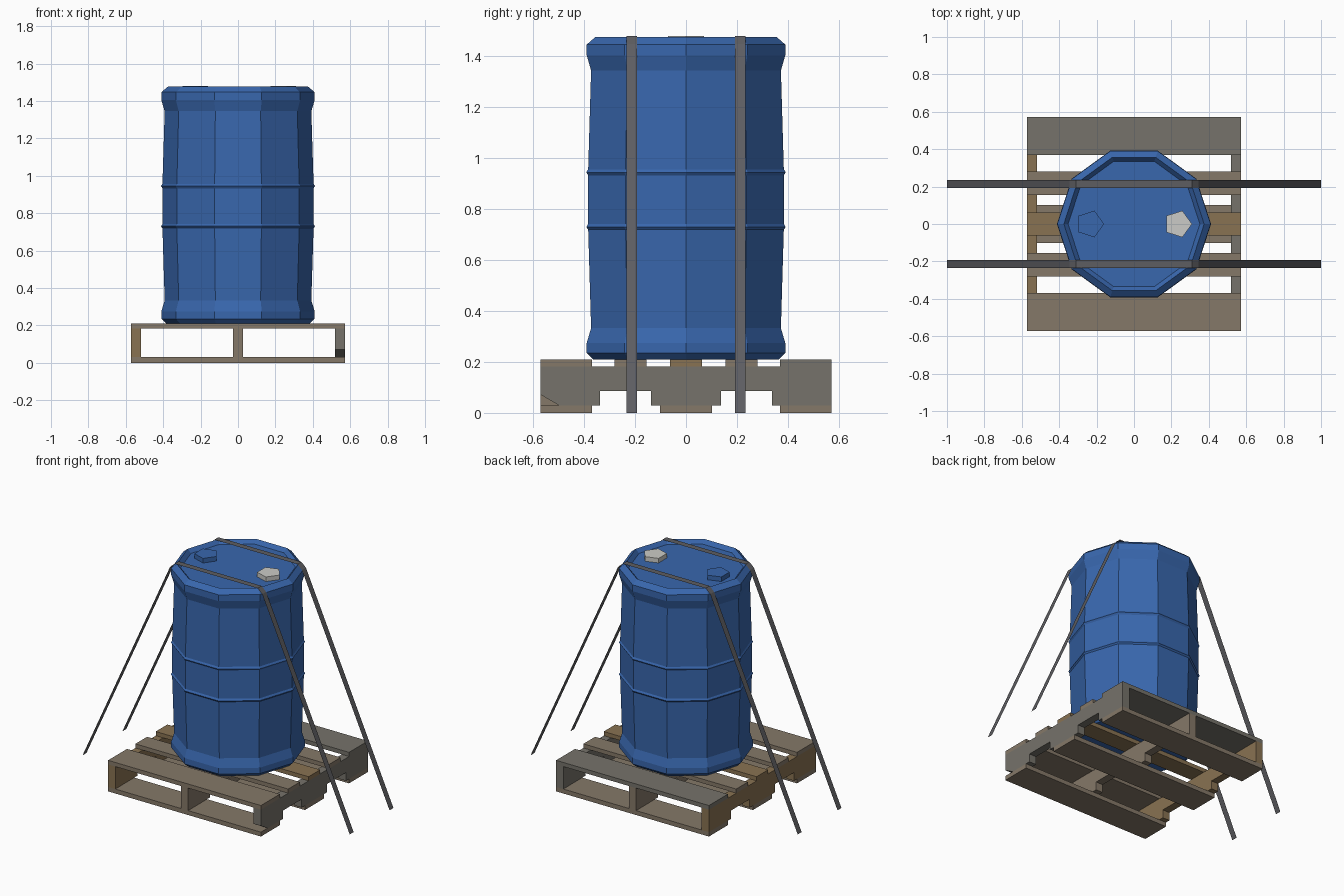
import bpy, bmesh
from math import cos, sin, pi

if "Cube" in bpy.data.objects:
    bpy.data.objects.remove(bpy.data.objects["Cube"])


def material(name, rgb):
    m = bpy.data.materials.new(name)
    m.diffuse_color = (*rgb, 1)
    m.use_nodes = True
    m.node_tree.nodes["Principled BSDF"].inputs["Base Color"].default_value = m.diffuse_color
    return m


BLUE = material("blue_plastic", (0.04, 0.135, 0.42))
WHITE = material("white_plastic", (0.6, 0.6, 0.57))
STRAP = material("strap_webbing", (0.11, 0.11, 0.12))
GREY = material("grey_wood", (0.18, 0.17, 0.145))
TAUPE = material("taupe_wood", (0.235, 0.19, 0.14))
TAN = material("tan_wood", (0.25, 0.17, 0.085))


def make(name, bm, mat, solid=True):
    if solid:
        bmesh.ops.recalc_face_normals(bm, faces=bm.faces)
    me = bpy.data.meshes.new(name)
    bm.to_mesh(me)
    bm.free()
    me.materials.append(mat)
    ob = bpy.data.objects.new(name, me)
    bpy.context.collection.objects.link(ob)
    return ob


def lathe(name, profile, sides, mat, cx=0):
    """Stack of polygon rings (radius, z), capped at both ends."""
    bm = bmesh.new()
    rings = [[bm.verts.new((cx + r * cos(2 * pi * i / sides), r * sin(2 * pi * i / sides), z))
              for i in range(sides)] for r, z in profile]
    for a, b in zip(rings, rings[1:]):
        for i in range(sides):
            j = (i + 1) % sides
            bm.faces.new((a[i], a[j], b[j], b[i]))
    bm.faces.new(rings[0][::-1])
    bm.faces.new(rings[-1])
    return make(name, bm, mat)


def extrude_yz(name, outline, x0, x1, mat):
    """Side outline (y, z) extruded along x."""
    bm = bmesh.new()
    face = bm.faces.new([bm.verts.new((x0, y, z)) for y, z in outline])
    ext = bmesh.ops.extrude_face_region(bm, geom=[face])["geom"]
    bmesh.ops.translate(bm, vec=(x1 - x0, 0, 0),
                        verts=[v for v in ext if isinstance(v, bmesh.types.BMVert)])
    return make(name, bm, mat)


def board(name, y0, y1, z0, z1, mat):
    return extrude_yz(name, [(y0, z0), (y1, z0), (y1, z1), (y0, z1)], -0.572, 0.572, mat)


# Barrel with flared rims, two rolling hoops and a recessed lid
lathe("barrel", [(0.383, 0.21), (0.41, 0.235), (0.41, 0.275), (0.392, 0.333),
                 (0.404, 0.72), (0.412, 0.73), (0.404, 0.742),
                 (0.404, 0.933), (0.412, 0.945), (0.404, 0.957),
                 (0.392, 1.345), (0.41, 1.404), (0.41, 1.447),
                 (0.375, 1.476), (0.352, 1.45)], 10, BLUE)

# Bungs on the lid
lathe("white_bung", [(0.075, 1.448), (0.075, 1.481)], 5, WHITE, 0.235)
lathe("blue_bung", [(0.075, 1.448), (0.075, 1.481)], 5, BLUE, -0.235)

# Pallet deck boards
for i, (y0, y1, mat) in enumerate([(-0.572, -0.37, TAUPE), (-0.28, -0.155, TAUPE), (-0.062, 0.062, TAN),
                                   (0.155, 0.28, TAUPE), (0.37, 0.572, GREY)]):
    board(f"deck_board_{i + 1}", y0, y1, 0.182, 0.21, mat)

# Pallet bottom boards
for i, (y0, y1) in enumerate([(-0.572, -0.37), (-0.102, 0.102), (0.37, 0.572)]):
    board(f"bottom_board_{i + 1}", y0, y1, 0, 0.03, TAUPE)

# Notched stringers; the right one has a chipped front corner
half = [(0.137, 0.03), (0.137, 0.086), (0.337, 0.086), (0.337, 0.03), (0.572, 0.03), (0.572, 0.182)]
left = [(-y, z) for y, z in reversed(half)]
chipped = [left[0], (-0.572, 0.072), (-0.5, 0.03)] + left[2:]
for name, x0, x1, side, mat in [("left_stringer", -0.572, -0.518, left, TAN),
                                ("middle_stringer", -0.027, 0.027, left, TAUPE),
                                ("right_stringer", 0.518, 0.572, chipped, GREY)]:
    extrude_yz(name, side + half, x0, x1, mat)

# Flat tie-down straps running over the lid to the ground
path = [(-1, 0), (-0.345, 1.45), (-0.311, 1.481), (0.311, 1.481), (0.345, 1.45), (1, 0)]
for name, yc in (("front_strap", -0.213), ("back_strap", 0.213)):
    bm = bmesh.new()
    rows = [[bm.verts.new((x, yc + s * 0.021, z)) for s in (-1, 1)] for x, z in path]
    for a, b in zip(rows, rows[1:]):
        bm.faces.new((a[0], b[0], b[1], a[1]))
    make(name, bm, STRAP, solid=False)
